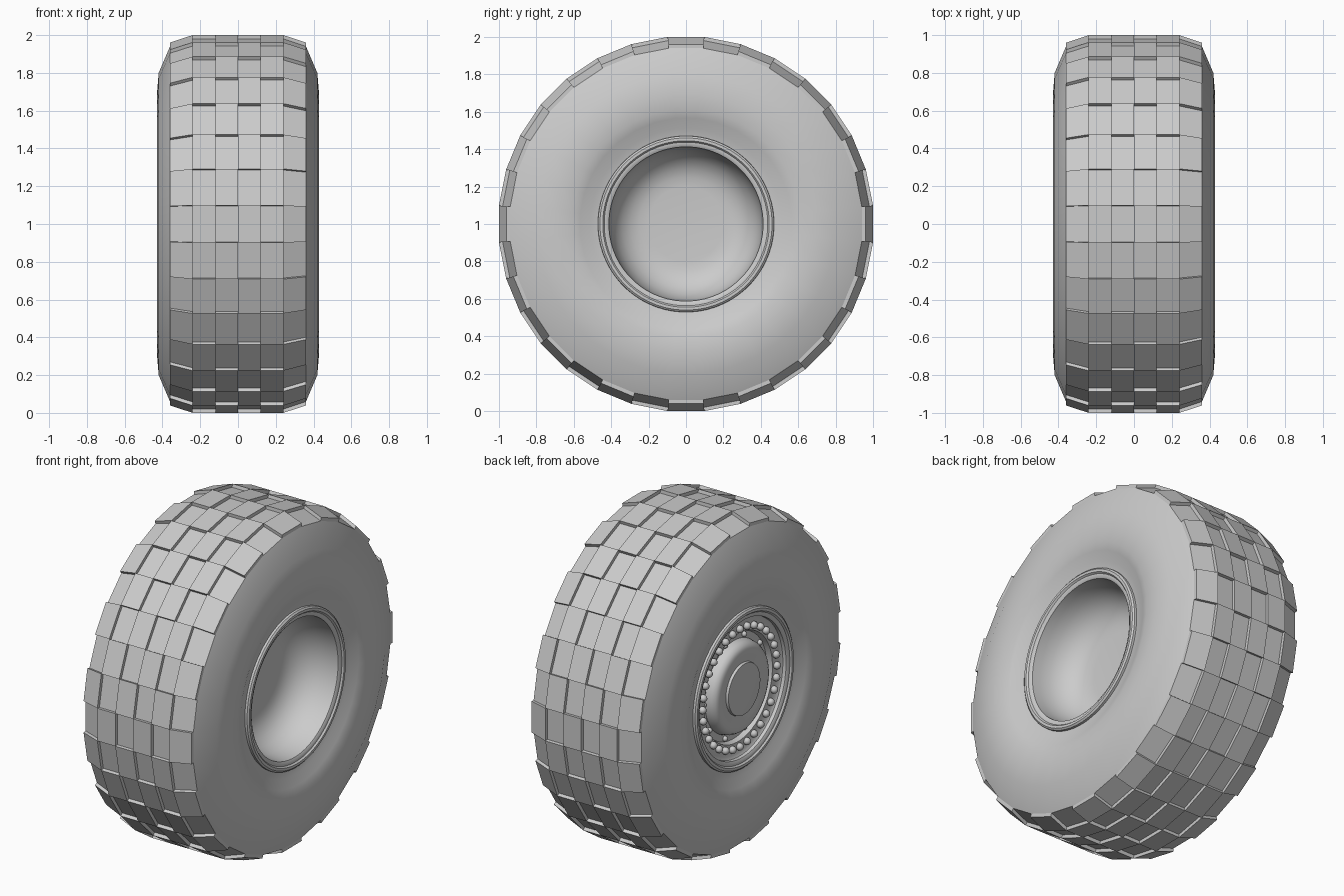
import bpy, bmesh
from math import sin, cos, pi, radians

if "Cube" in bpy.data.objects:
    bpy.data.objects.remove(bpy.data.objects["Cube"])

N = 32                 # tread divisions around the tyre
STEP = 2 * pi / N
CZ = 1.0               # axle height


def point(x, r, a):
    return (x, r * cos(a), CZ + r * sin(a))


def finish(name, bm, angle=None):
    bmesh.ops.remove_doubles(bm, verts=bm.verts, dist=1e-5)
    bmesh.ops.recalc_face_normals(bm, faces=bm.faces)
    me = bpy.data.meshes.new(name)
    bm.to_mesh(me)
    bm.free()
    ob = bpy.data.objects.new(name, me)
    bpy.context.collection.objects.link(ob)
    if angle:
        bpy.ops.object.select_all(action='DESELECT')
        ob.select_set(True)
        bpy.context.view_layer.objects.active = ob
        bpy.ops.object.shade_smooth_by_angle(angle=radians(angle))
    return ob


def lathe(name, profile, segs, angle=None):
    """Turn (x, flat-to-axis radius) points around the axle."""
    bm = bmesh.new()
    k = 1 / cos(pi / segs)
    rings = []
    for x, r in profile:
        if r == 0:
            rings.append([bm.verts.new((x, 0, CZ))] * segs)
        else:
            rings.append([bm.verts.new(point(x, r * k, (i + .5) * 2 * pi / segs))
                          for i in range(segs)])
    for a, b in zip(rings, rings[1:]):
        for i in range(segs):
            j = (i + 1) % segs
            quad = list(dict.fromkeys((a[i], a[j], b[j], b[i])))
            bm.faces.new(quad)
    return finish(name, bm, angle)


# Tread base: the recessed squares of the checkered pattern
cols = [-.36, -.24, -.12, 0, .12, .24, .36]
top = [.96, 1, 1, 1, 1, 1, .96]
DEPTH = .02
lathe("tread_base", [(x, r - DEPTH) for x, r in zip(cols, top)], N)

# Raised tread blocks on alternating squares
bm = bmesh.new()
k = 1 / cos(pi / N)
for c in range(6):
    for s in range(N):
        if (c + s) % 2 == 0:
            continue
        a0, a1 = (s - .5) * STEP, (s + .5) * STEP
        corners = [(c, a0), (c + 1, a0), (c + 1, a1), (c, a1)]
        lo = [bm.verts.new(point(cols[i], (top[i] - DEPTH) * k, a)) for i, a in corners]
        hi = [bm.verts.new(point(cols[i], top[i] * k, a)) for i, a in corners]
        for f in [hi] + [[lo[i], lo[(i + 1) % 4], hi[(i + 1) % 4], hi[i]] for i in range(4)]:
            bm.faces.new(f)
# keep blocks separate so each has its own clean normals
bmesh.ops.recalc_face_normals(bm, faces=bm.faces)
me = bpy.data.meshes.new("tread_blocks")
bm.to_mesh(me)
bm.free()
bpy.context.collection.objects.link(bpy.data.objects.new("tread_blocks", me))

# Sidewalls, both sides
wall = [(.36, .94), (.42, .80), (.429, .69), (.425, .61), (.41, .565),
        (.385, .51), (.375, .465)]
for side, name in ((1, "sidewall_right"), (-1, "sidewall_left")):
    lathe(name, [(side * x, r) for x, r in wall], N, 50)

# Rim lips, both sides
lip = [(.36, .472), (.39, .47), (.398, .46), (.398, .445), (.388, .437),
       (.388, .425), (.38, .412)]
# Deep dish on the right side
dish = [(.33, .408), (.27, .398), (.215, .375), (.17, .34), (.14, .295),
        (.125, .25), (.12, .20), (.12, 0)]
lathe("rim_dish", lip + dish, 64, 35)

# Hub face on the left side: bolt flange, recess, drum and cap
hub = [(.36, .41), (.35, .395), (.35, .325), (.32, .315), (.32, .275),
       (.355, .268), (.375, .255), (.385, .235), (.385, .20), (.375, .165),
       (.375, .155), (.39, .152), (.392, .14), (.392, 0)]
lathe("rim_hub", [(-x, r) for x, r in lip + hub], 64, 35)


def bolts(name, count, ring, x, size):
    bm = bmesh.new()
    for i in range(count):
        geo = bmesh.ops.create_uvsphere(bm, u_segments=12, v_segments=8, radius=size)
        bmesh.ops.translate(bm, verts=geo["verts"],
                            vec=point(x, ring, i * 2 * pi / count))
    finish(name, bm, 40)


# Outer bolt ring and smaller inner lug nuts
bolts("rim_bolts", 32, .355, -.36, .022)
bolts("lug_nuts", 10, .296, -.325, .016)
